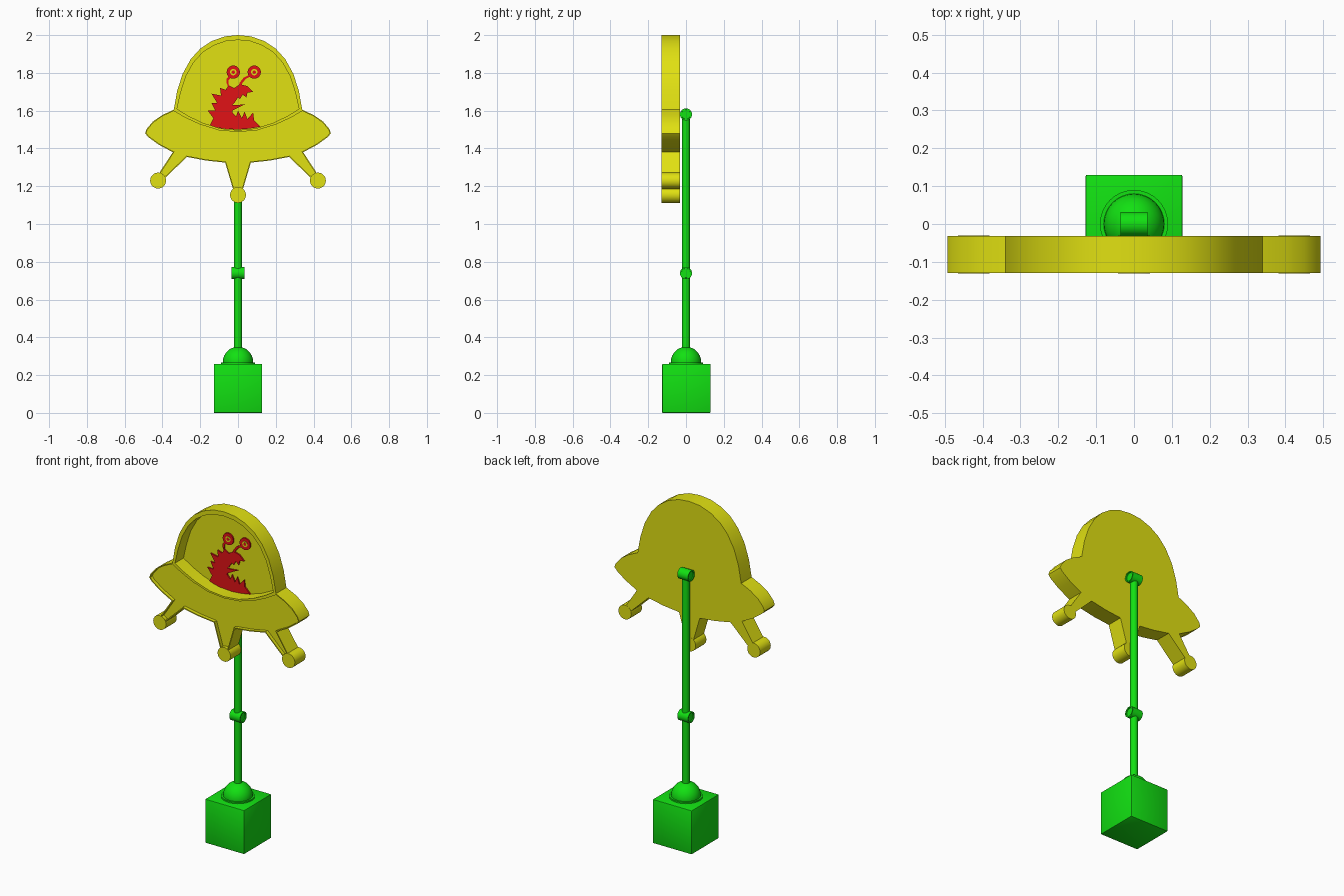
import bpy, bmesh
from math import cos, sin, pi, radians
from mathutils import Matrix, Vector

cube = bpy.data.objects.get("Cube")
if cube:
    bpy.data.objects.remove(cube)


def material(name, color):
    mat = bpy.data.materials.new(name)
    mat.use_nodes = True
    mat.diffuse_color = (*color, 1)
    mat.node_tree.nodes["Principled BSDF"].inputs["Base Color"].default_value = (*color, 1)
    return mat


yellow = material("yellow", (0.75, 0.75, 0.006))
green = material("green", (0.006, 0.75, 0.006))
red = material("red", (0.75, 0.006, 0.008))


def finish(bm, name, mat, smooth=True):
    bmesh.ops.recalc_face_normals(bm, faces=bm.faces)
    mesh = bpy.data.meshes.new(name)
    bm.to_mesh(mesh)
    bm.free()
    mesh.materials.append(mat)
    obj = bpy.data.objects.new(name, mesh)
    bpy.context.collection.objects.link(obj)
    if smooth:
        bpy.ops.object.select_all(action="DESELECT")
        obj.select_set(True)
        bpy.context.view_layer.objects.active = obj
        bpy.ops.object.shade_smooth_by_angle(angle=radians(35))
    return obj


def stack(name, mat, loops, smooth=True):
    """Join equal-length (outline, y) loops by walls and cap both ends."""
    bm = bmesh.new()
    rows = [[bm.verts.new((x, y, z)) for x, z in pts] for pts, y in loops]
    for a, b in zip(rows, rows[1:]):
        for i in range(len(a)):
            bm.faces.new((a[i - 1], a[i], b[i], b[i - 1]))
    bm.faces.new(rows[0])
    bm.faces.new(rows[-1])
    return finish(bm, name, mat, smooth)


def mirrored(half):
    return half + [(-x, z) for x, z in reversed(half) if x > 0]


def inset(pts, t):
    """Mitred inward offset of a clockwise outline."""
    out = []
    for i, p in enumerate(pts):
        p = Vector(p)
        d1 = (p - Vector(pts[i - 1])).normalized()
        d2 = (Vector(pts[(i + 1) % len(pts)]) - p).normalized()
        n1, n2 = Vector((d1.y, -d1.x)), Vector((d2.y, -d2.x))
        out.append(tuple(p + (n1 + n2) * t / (1 + n1.dot(n2))))
    return out


def circle(cx, cz, r, n=28):
    return [(cx + r * cos(2 * pi * i / n), cz + r * sin(2 * pi * i / n)) for i in range(n)]


def disc(name, mat, cx, cz, r, front, back):
    pts = circle(cx, cz, r)
    return stack(name, mat, [(pts, back), (pts, front)])


FRONT, BACK = -0.13, -0.032
WINDOW = -0.05

# Dome with a deep window recess
seam = [(0, 1.493), (0.1, 1.502), (0.2, 1.533), (0.28, 1.57), (0.34, 1.605)]
arch = [(0, 2), (0.07, 1.993), (0.14, 1.968), (0.2, 1.928), (0.25, 1.873),
        (0.293, 1.795), (0.322, 1.705)]
dome = mirrored(arch + seam[::-1])
opening = mirrored([(x * 0.94, 1.6 + (z - 1.6) * 0.935) for x, z in arch]
                   + [(x * 0.95, z + 0.004) for x, z in seam[::-1]])
stack("dome", yellow, [(dome, BACK), (dome, FRONT), (opening, FRONT), (opening, WINDOW)])

# Saucer hull and legs with a thin raised rim
hull = mirrored(seam + [(0.4, 1.577), (0.45, 1.543), (0.484, 1.503), (0.492, 1.48),
                        (0.475, 1.46), (0.42, 1.42), (0.345, 1.38), (0.422, 1.262),
                        (0.39, 1.24), (0.27, 1.355), (0.17, 1.336), (0.068, 1.325),
                        (0.025, 1.18)])
rim = inset(hull, 0.006)
stack("saucer_hull", yellow, [(hull, BACK), (hull, FRONT), (rim, FRONT), (rim, FRONT + 0.02)])

# Round feet
for name, x, z in (("right_foot", -0.423, 1.23), ("middle_foot", 0, 1.154), ("left_foot", 0.423, 1.23)):
    disc(name, yellow, x, z, 0.042, FRONT - 0.001, BACK + 0.001)


# Alien figure, in hundredths above the window sill
def sill(points):
    return [(x / 100, 1.5 + z / 100) for x, z in points]


spiky_back = [(-15, 2), (-13, 6), (-16, 10), (-12, 10), (-14, 14), (-11, 14), (-14, 19),
              (-9, 18), (-9.5, 22), (-6.5, 21), (-5, 23.5), (-2, 22), (1, 24), (5, 23), (8, 20)]
jaws = [(5, 19.5), (4.5, 17), (2.5, 18.5), (1, 16), (0, 17), (-2, 14), (-3, 13),
        (0, 13), (4, 13.5), (0, 11.5), (-3, 10), (-3, 9), (-1, 7), (0, 10), (2, 6),
        (3.5, 9.5), (5, 5.5), (8, 9), (8.5, 5), (12, 1.5), (6, 0.5), (0, 0), (-8, 0.5)]
figure = sill(spiky_back + jaws)
stack("alien_body", red, [(figure, WINDOW), (figure, WINDOW - 0.008)], False)

# Eye stalks as flat ribbons, with ringed eyes
stalks = {"right": [(-5, 22), (-6.2, 25), (-6, 27), (-4, 29)],
          "left": [(0, 22), (1, 25), (3, 27.5), (6, 29)]}
for side, path in stalks.items():
    ribbon = sill(path + [(x + 1.1, z - 0.7) for x, z in reversed(path)])
    stack(side + "_eye_stalk", red, [(ribbon, WINDOW), (ribbon, WINDOW - 0.007)], False)
    ex = -0.025 if side == "right" else 0.086
    for part, mat, r, y in (("eye", red, 0.035, 0.008), ("eye_ring", yellow, 0.017, 0.009),
                            ("pupil", red, 0.009, 0.01)):
        disc(side + "_" + part, mat, ex, 1.804, r, WINDOW - y, WINDOW)


# Stand
def rod(name, r, length, center, axis="Z", hollow=False):
    bm = bmesh.new()
    turn = Matrix.Rotation(pi / 2, 4, "Y") if axis == "X" else Matrix()
    bmesh.ops.create_cone(bm, cap_ends=True, segments=32, radius1=r, radius2=r, depth=length,
                          matrix=Matrix.Translation(center) @ turn)
    if hollow:
        caps = [f for f in bm.faces if len(f.verts) > 4]
        bmesh.ops.inset_individual(bm, faces=caps, thickness=0.007)
        bmesh.ops.inset_individual(bm, faces=caps, thickness=0.0005, depth=-0.006)
    return finish(bm, name, green)


rod("post", 0.021, 1.28, (0, 0, 0.94))
rod("middle_joint", 0.032, 0.07, (0, 0, 0.74), "X", True)
rod("top_joint", 0.032, 0.07, (0, 0, 1.58), "X", True)
rod("ball_collar", 0.09, 0.014, (0, 0, 0.261))

bm = bmesh.new()
bmesh.ops.create_uvsphere(bm, u_segments=32, v_segments=16, radius=0.08,
                          matrix=Matrix.Translation((0, 0, 0.27)))
finish(bm, "ball", green)

bm = bmesh.new()
bmesh.ops.create_cube(bm, size=1, matrix=Matrix.Translation((0, 0.002, 0.13))
                      @ Matrix.Diagonal((0.256, 0.256, 0.26, 1)))
bmesh.ops.bevel(bm, geom=bm.edges[:], offset=0.004, segments=2, affect="EDGES", profile=0.5)
finish(bm, "base_block", green)
